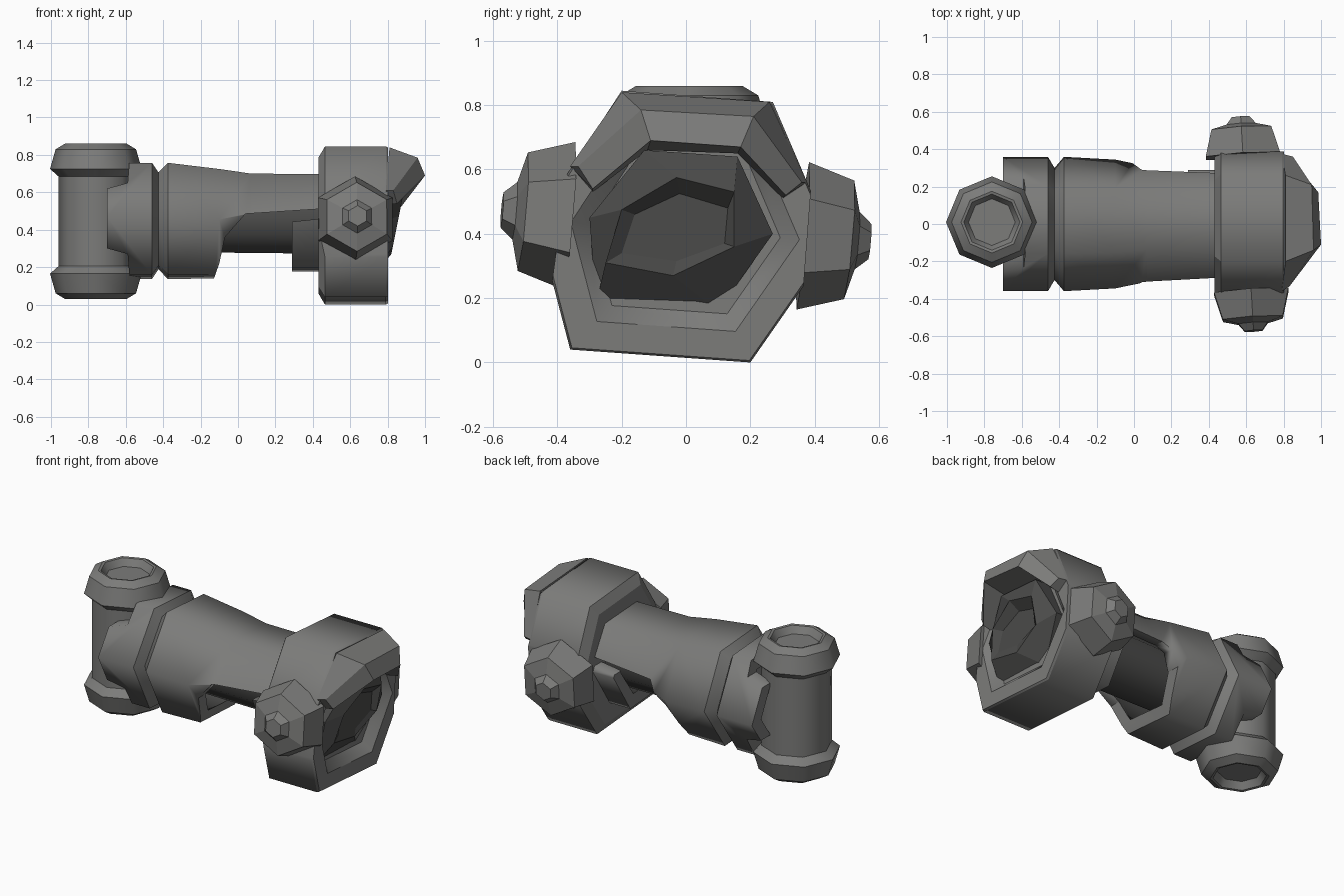
import bpy, bmesh
from math import sin, cos, radians
from mathutils import Matrix, Vector

default_cube = bpy.data.objects.get("Cube")
if default_cube:
    bpy.data.objects.remove(default_cube, do_unlink=True)


def make_material(name, value):
    mat = bpy.data.materials.new(name)
    mat.use_nodes = True
    colour = (value, value, value * 0.97, 1)
    mat.diffuse_color = colour
    bsdf = next(n for n in mat.node_tree.nodes if n.type == 'BSDF_PRINCIPLED')
    bsdf.inputs["Base Color"].default_value = colour
    bsdf.inputs["Roughness"].default_value = 0.6
    return mat


METAL = make_material("grey metal", 0.2)
DARK = make_material("dark metal", 0.07)

# Local z runs along world x, local x along world y
ALONG_X = Matrix(((0, 0, 1, 0), (1, 0, 0, 0), (0, 1, 0, 0), (0, 0, 0, 1)))


def polygon(sides, phase=0, flatten=1):
    angles = [radians(phase + 360 * i / sides) for i in range(sides)]
    return [(cos(a), sin(a) * flatten) for a in angles]


def finish(bm, name, mats=(METAL, DARK)):
    bmesh.ops.recalc_face_normals(bm, faces=bm.faces)
    mesh = bpy.data.meshes.new(name)
    bm.to_mesh(mesh)
    bm.free()
    obj = bpy.data.objects.new(name, mesh)
    for mat in mats:
        mesh.materials.append(mat)
    bpy.context.scene.collection.objects.link(obj)
    return obj


def bridge(name, rows, closed=False, dark=(), mats=(METAL, DARK)):
    """Skin a chain of point loops; dark lists the bands in the second colour."""
    bm = bmesh.new()
    rings = [[bm.verts.new(p) for p in row] for row in rows]
    count, sides = len(rings), len(rings[0])
    for i in range(count if closed else count - 1):
        lower, upper = rings[i], rings[(i + 1) % count]
        for j in range(sides):
            k = (j + 1) % sides
            face = bm.faces.new((lower[j], lower[k], upper[k], upper[j]))
            face.material_index = int(i in dark)
    if not closed:
        bm.faces.new(rings[0])
        bm.faces.new(rings[-1])
    return finish(bm, name, mats)


def loft(name, section, stations, matrix, **options):
    """Sweep a section through (position, width, height, lift) stations."""
    rows = []
    for a, width, *rest in stations:
        height, lift = rest + [width, 0][len(rest):]
        rows.append([matrix @ Vector((x * width, y * height + lift, a)) for x, y in section])
    return bridge(name, rows, **options)


def cut(obj, outlines):
    """Cut prisms, outlined in x and z, through the whole depth."""
    for outline in outlines:
        cutter = bridge("cutter", [[(x, y, z) for x, z in outline] for y in (-1, 1)])
        cutter.hide_render = True
        mod = obj.modifiers.new("cut", 'BOOLEAN')
        mod.operation = 'DIFFERENCE'
        mod.solver = 'EXACT'
        mod.object = cutter
        bpy.context.view_layer.objects.active = obj
        bpy.ops.object.modifier_apply(modifier=mod.name)
        bpy.data.objects.remove(cutter, do_unlink=True)


def trim(obj, point, normal):
    """Slice off everything beyond a plane and close the slice."""
    bm = bmesh.new()
    bm.from_mesh(obj.data)
    bmesh.ops.bisect_plane(bm, geom=bm.verts[:] + bm.edges[:] + bm.faces[:],
                           plane_co=point, plane_no=normal, clear_outer=True)
    bmesh.ops.holes_fill(bm, edges=[e for e in bm.edges if e.is_boundary], sides=0)
    bmesh.ops.recalc_face_normals(bm, faces=bm.faces)
    bm.to_mesh(obj.data)
    bm.free()


def round_off(obj, axis):
    """Smooth around the axis, keep the profile edges sharp."""
    bm = bmesh.new()
    bm.from_mesh(obj.data)
    for face in bm.faces:
        face.smooth = True
    for edge in bm.edges:
        way = (edge.verts[0].co - edge.verts[1].co).normalized()
        angle = abs(edge.calc_face_angle(0))
        lengthwise = abs(way.dot(axis)) > 0.5
        edge.smooth = angle < radians(75 if lengthwise else 20)
    bm.to_mesh(obj.data)
    bm.free()


X, Z = Vector((1, 0, 0)), Vector((0, 0, 1))
HEX, OCT = polygon(6, -4, 0.96), polygon(8)
axle = Matrix.Translation((0, 0, 0.447)) @ ALONG_X

# Upright pivot with recessed end caps
post = Matrix.Translation((-0.76, 0.01, 0.445))
pivot = loft("pivot_post", OCT, [(-0.3, 0.2), (0.3, 0.2)], post)
round_off(pivot, Z)
cap = [(0.24, 0.2), (0.28, 0.245), (0.385, 0.215), (0.415, 0.165),
       (0.412, 0.15), (0.37, 0.125)]
for side, name in ((1, "pivot_cap_top"), (-1, "pivot_cap_bottom")):
    round_off(loft(name, OCT, [(side * a, r) for a, r in cap], post), Z)

# Collar whose side tongues grip the pivot
collar = loft("collar", HEX, [(-0.575, 0.27), (-0.7, 0.27), (-0.7, 0.36), (-0.46, 0.36),
                              (-0.425, 0.3)], axle)
notch = [(-0.8, 0.61), (-0.7, 0.62), (-0.59, 0.65), (-0.57, 0.9), (-0.8, 0.9)]
cut(collar, [notch, [(x, 0.92 - z) for x, z in notch]])
round_off(collar, X)

# Hollow forearm shell, its top sloping down, open underneath
shell = loft("arm_shell", HEX,
             [(-0.425, 0.3), (-0.375, 0.36), (-0.1, 0.345, 0.339, -0.015),
              (0.07, 0.31, 0.27, 0.02), (0.46, 0.31, 0.267, 0.02),
              (0.46, 0.25, 0.21, 0.02), (0.07, 0.25, 0.21, 0.02),
              (-0.12, 0.27, 0.27, -0.015), (-0.4, 0.27)],
             axle, closed=True, dark=(5, 6, 7, 8))
cut(shell, [[(-0.16, 0.05), (-0.1, 0.22), (-0.07, 0.36), (0.04, 0.485), (0.5, 0.515),
             (0.5, 0.05)]])
round_off(shell, X)

# Half sleeve under the wrist
sleeve = loft("wrist_sleeve", HEX, [(0.29, 0.29, 0.315), (0.46, 0.29, 0.315),
                                    (0.46, 0.22), (0.29, 0.22)], axle, closed=True, dark=(2,))
cut(sleeve, [[(0.2, 0.43), (0.31, 0.445), (0.5, 0.465), (0.5, 0.9), (0.2, 0.9)]])
round_off(sleeve, X)

# Dark rod running inside the shell
rod = loft("inner_rod", polygon(8, 22.5), [(-0.4, 0.18), (0.5, 0.19)], axle, mats=(DARK,))
round_off(rod, X)

# Uneven six-sided joint housing with a shallow recess and flat cheeks
centre = Vector((0, 0.42))
corners = [(0.27, 0.81), (0.458, 0.37), (0.2, 0), (-0.36, 0.04), (-0.465, 0.44), (-0.2, 0.845)]
outline = [Vector(c) - centre for c in corners]
housing = loft("joint_housing", outline,
               [(0.43, 0.86), (0.465, 1), (0.79, 1), (0.803, 0.985), (0.803, 0.77),
                (0.75, 0.64)],
               Matrix.Translation((0, 0, centre.y)) @ ALONG_X)
trim(housing, (0, 0.378, 0.4), (0, 0.455, -0.035))
trim(housing, (0, -0.388, 0.46), (0, -0.44, 0.06))
round_off(housing, X)

# Dark plug leaning out of the recess, with a dished face
base = [(-0.3, 0.45), (-0.13, 0.66), (0.16, 0.64), (0.27, 0.4), (0.1, 0.16), (-0.28, 0.18)]
rim = [(-0.2, 0.475), (-0.03, 0.575), (0.15, 0.53), (0.15, 0.36), (-0.04, 0.27), (-0.25, 0.31)]
dish = [(-0.16, 0.46), (-0.02, 0.525), (0.13, 0.48), (0.12, 0.37), (-0.03, 0.315), (-0.2, 0.34)]
bridge("joint_plug", [[(0.6, y, z) for y, z in base],
                      [(0.69 + 0.25 * z, y, z) for y, z in base],
                      [(0.766 + 0.2 * z, y, z) for y, z in rim],
                      [(0.82, y, z) for y, z in dish]], mats=(DARK,))

# Hood arching over the plug: each row goes base, brow, lip, inner base
bridge("plug_hood", [
    [(0.79, -0.36, 0.61), (0.83, -0.335, 0.61), (0.85, -0.29, 0.54), (0.79, -0.29, 0.53)],
    [(0.81, -0.2, 0.84), (0.96, -0.14, 0.785), (1, -0.11, 0.69), (0.8, -0.12, 0.66)],
    [(0.81, 0.26, 0.81), (0.95, 0.21, 0.765), (0.985, 0.17, 0.67), (0.8, 0.16, 0.65)],
    [(0.79, 0.375, 0.56), (0.85, 0.36, 0.56), (0.87, 0.31, 0.52), (0.79, 0.3, 0.51)],
])

# Hexagonal bolt hubs on a slightly tilted cross axis
hub = [(0.365, 0.23), (0.51, 0.185), (0.535, 0.09), (0.575, 0.055)]
for side, name in ((-1, "hub_right"), (1, "hub_left")):
    way = Vector((-0.07, 1.16, -0.1)) * side
    turn = way.to_track_quat('Z', 'Y').to_matrix().to_4x4()
    loft(name, polygon(6, 30), hub, Matrix.Translation((0.605, 0, 0.425)) @ turn)
